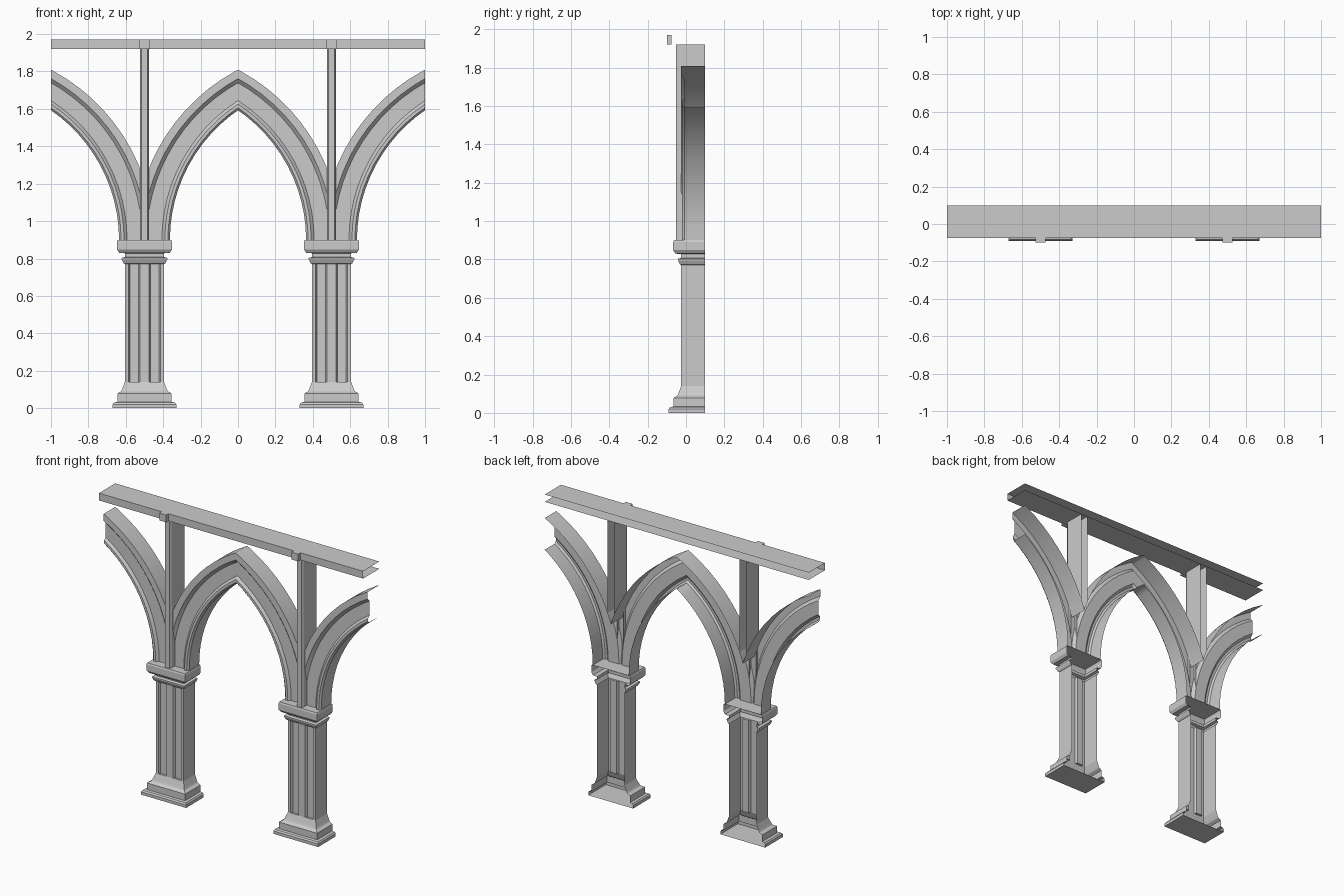
import bpy, bmesh
from math import cos, sin, radians
from mathutils import Vector

if "Cube" in bpy.data.objects:
    bpy.data.objects.remove(bpy.data.objects["Cube"])

BACK, FRONT, HALF = 0.10, -0.025, 0.105   # open back plane, pillar face, pillar half width
PIER_X = -0.5


def sheet(bm, rows):
    """Skin a grid of points; returns nothing, adds quads to bm."""
    grid = [[bm.verts.new(p) for p in row] for row in rows]
    for a, b in zip(grid, grid[1:]):
        for i in range(len(a) - 1):
            bm.faces.new((a[i], a[i + 1], b[i + 1], b[i]))


def finish(name, bm, mirror=True, smooth=False):
    bmesh.ops.remove_doubles(bm, verts=bm.verts, dist=1e-5)
    me = bpy.data.meshes.new(name)
    bm.to_mesh(me)
    bm.free()
    ob = bpy.data.objects.new(name, me)
    bpy.context.collection.objects.link(ob)
    if mirror:
        ob.modifiers.new("mirror", 'MIRROR')
    if smooth:
        bpy.ops.object.select_all(action='DESELECT')
        ob.select_set(True)
        bpy.context.view_layer.objects.active = ob
        bpy.ops.object.shade_smooth_by_angle(angle=radians(25))
    return ob


def wrap(hw, z):
    """Moulding outline round left, front and right of the pier."""
    y = FRONT - (hw - HALF)
    return [(PIER_X + sx * hw, yy, z) for sx, yy in ((-1, BACK), (-1, y), (1, y), (1, BACK))]


def extrude_z(bm, pts, z0, z1):
    sheet(bm, [[(PIER_X + x, y, z) for x, y in pts] for z in (z0, z1)])


def flat_quad(bm, hw, z, y0, y1):
    """Horizontal quad; faces up if y0 < y1, down otherwise."""
    sheet(bm, [[(PIER_X - hw, y, z), (PIER_X + hw, y, z)] for y in (y0, y1)])


def symmetric(half):
    return half + [(-x, y) for x, y in reversed(half)]


# Stepped base with closed underside
bm = bmesh.new()
base = [(0.17, 0), (0.17, 0.02), (0.163, 0.03), (0.145, 0.033), (0.145, 0.078),
        (0.125, 0.09), (0.12, 0.10), (0.105, 0.14)]
sheet(bm, [wrap(*p) for p in base])
flat_quad(bm, 0.17, 0, BACK, -0.09)
finish("pier_base", bm)

# Pillar shaft with two sunken front panels
bm = bmesh.new()
shaft = symmetric([(-HALF, BACK), (-HALF, FRONT), (-0.085, FRONT), (-0.078, -0.01),
                   (-0.032, -0.01), (-0.025, FRONT)])
extrude_z(bm, shaft, 0.14, 0.775)
for s in (-1, 1):
    for z, ya, yb in ((0.14, FRONT, -0.01), (0.775, -0.01, FRONT)):
        sheet(bm, [[(PIER_X + s * 0.055 - w, y, z), (PIER_X + s * 0.055 + w, y, z)]
                   for y in (ya, yb) for w in (0.03 if y == FRONT else 0.023,)])
finish("pier_shaft", bm)

# Neck ring and capital
bm = bmesh.new()
capital = [(0.105, 0.77), (0.112, 0.775), (0.122, 0.795), (0.122, 0.803), (0.105, 0.808),
           (0.105, 0.828), (0.135, 0.83), (0.147, 0.848), (0.147, 0.89), (0.143, 0.90)]
sheet(bm, [wrap(*p) for p in capital])
flat_quad(bm, 0.143, 0.90, FRONT - 0.038, BACK)
finish("pier_capital", bm)

# Pointed arch: moulded section (radius, y) swept round an offset centre
CX, CZ, SEG = 0.477, 0.90, 14
section = [(1.027, BACK), (1.027, FRONT), (0.985, FRONT), (0.966, -0.005), (0.884, -0.005),
           (0.868, -0.02), (0.852, -0.02), (0.841, -0.008), (0.841, BACK)]
bm = bmesh.new()
rows = []
for k in range(SEG + 1):
    a = radians(180 - 66 * k / SEG)
    rows.append([(CX + r * cos(a), y, CZ + r * sin(a)) for r, y in section])
sheet(bm, rows)
for x, n in ((0, 1), (PIER_X, -1)):
    bmesh.ops.bisect_plane(bm, geom=bm.verts[:] + bm.edges[:] + bm.faces[:], dist=1e-6,
                           plane_co=(x, 0, 0), plane_no=(n, 0, 0), clear_outer=True)
# second half arch on the other side of the pier
dup = bmesh.ops.duplicate(bm, geom=bm.verts[:] + bm.edges[:] + bm.faces[:])["geom"]
for g in dup:
    if isinstance(g, bmesh.types.BMVert):
        g.co.x = 2 * PIER_X - g.co.x
bmesh.ops.reverse_faces(bm, faces=[g for g in dup if isinstance(g, bmesh.types.BMFace)])
finish("pointed_arches", bm, smooth=True)

# Upright post rising between the arches
bm = bmesh.new()
extrude_z(bm, symmetric([(-0.025, -0.005), (-0.025, -0.038), (-0.017, -0.053)]), 0.90, 1.92)
extrude_z(bm, [(-0.025, BACK), (-0.025, -0.005)], 1.286, 1.92)
extrude_z(bm, [(0.025, -0.005), (0.025, BACK)], 1.286, 1.92)
finish("upright_post", bm)

# Top beam, open at the back and ends
bm = bmesh.new()
sheet(bm, [[(x, BACK, 1.92), (x, -0.075, 1.92), (x, -0.075, 1.97), (x, BACK, 1.97)]
           for x in (1, -1)])
finish("top_beam", bm, mirror=False)

# Small block on the beam above each post
bm = bmesh.new()
extrude_z(bm, symmetric([(-0.026, -0.075), (-0.026, -0.10)]), 1.92, 1.97)
flat_quad(bm, 0.026, 1.97, -0.10, -0.075)
flat_quad(bm, 0.026, 1.92, -0.075, -0.10)
finish("beam_block", bm)
